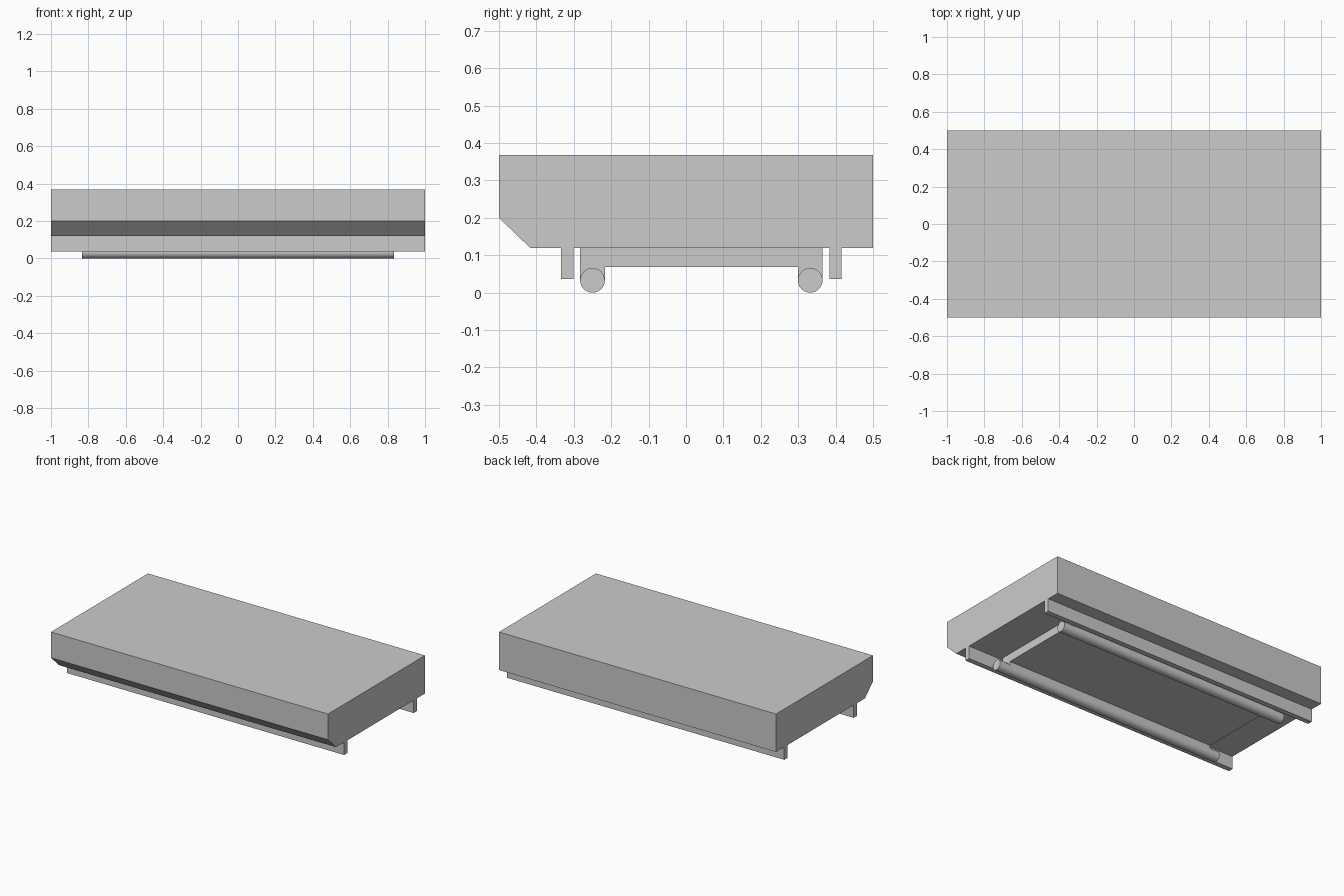
import bpy, math

if "Cube" in bpy.data.objects:
    bpy.data.objects.remove(bpy.data.objects["Cube"])


def extrude_x(name, profile, half):
    """Closed (y, z) profile extruded along x from -half to half."""
    n = len(profile)
    verts = [(x, y, z) for x in (half, -half) for y, z in profile]
    faces = [list(range(n)), list(range(2 * n - 1, n - 1, -1))]
    faces += [[i, i + n, (i + 1) % n + n, (i + 1) % n] for i in range(n)]
    mesh = bpy.data.meshes.new(name)
    mesh.from_pydata(verts, [], faces)
    obj = bpy.data.objects.new(name, mesh)
    bpy.context.collection.objects.link(obj)
    return obj


def rect(y0, y1, z0, z1):
    return [(y0, z0), (y1, z0), (y1, z1), (y0, z1)]


R = 0.033            # roller radius
BASE = 0.12          # underside of the body
rollers = {"front": -0.25, "back": 0.332}

# Main body with chamfered lower front edge
extrude_x("body", [(-0.417, BASE), (0.5, BASE), (0.5, 0.368),
                   (-0.5, 0.368), (-0.5, 0.2)], 1.0)

# Full-length rails under the body
extrude_x("front_rail", rect(-0.334, -0.301, 0.037, BASE), 1.0)
extrude_x("back_rail", rect(0.383, 0.416, 0.037, BASE), 1.0)

# Roller carriage: plate with a downward lip over each roller
a, b = rollers["front"], rollers["back"]
extrude_x("roller_carriage", [
    (a - R, R), (a + R, R), (a + R, 0.068), (b - R, 0.068),
    (b - R, R), (b + R, R), (b + R, BASE), (a - R, BASE)], 0.76)

# Long rollers
for side, y in rollers.items():
    bpy.ops.mesh.primitive_cylinder_add(vertices=32, radius=R, depth=1.666,
                                        location=(0, y, R),
                                        rotation=(0, math.pi / 2, 0))
    bpy.context.object.name = side + "_roller"
    bpy.ops.object.shade_smooth_by_angle(angle=math.radians(30))
